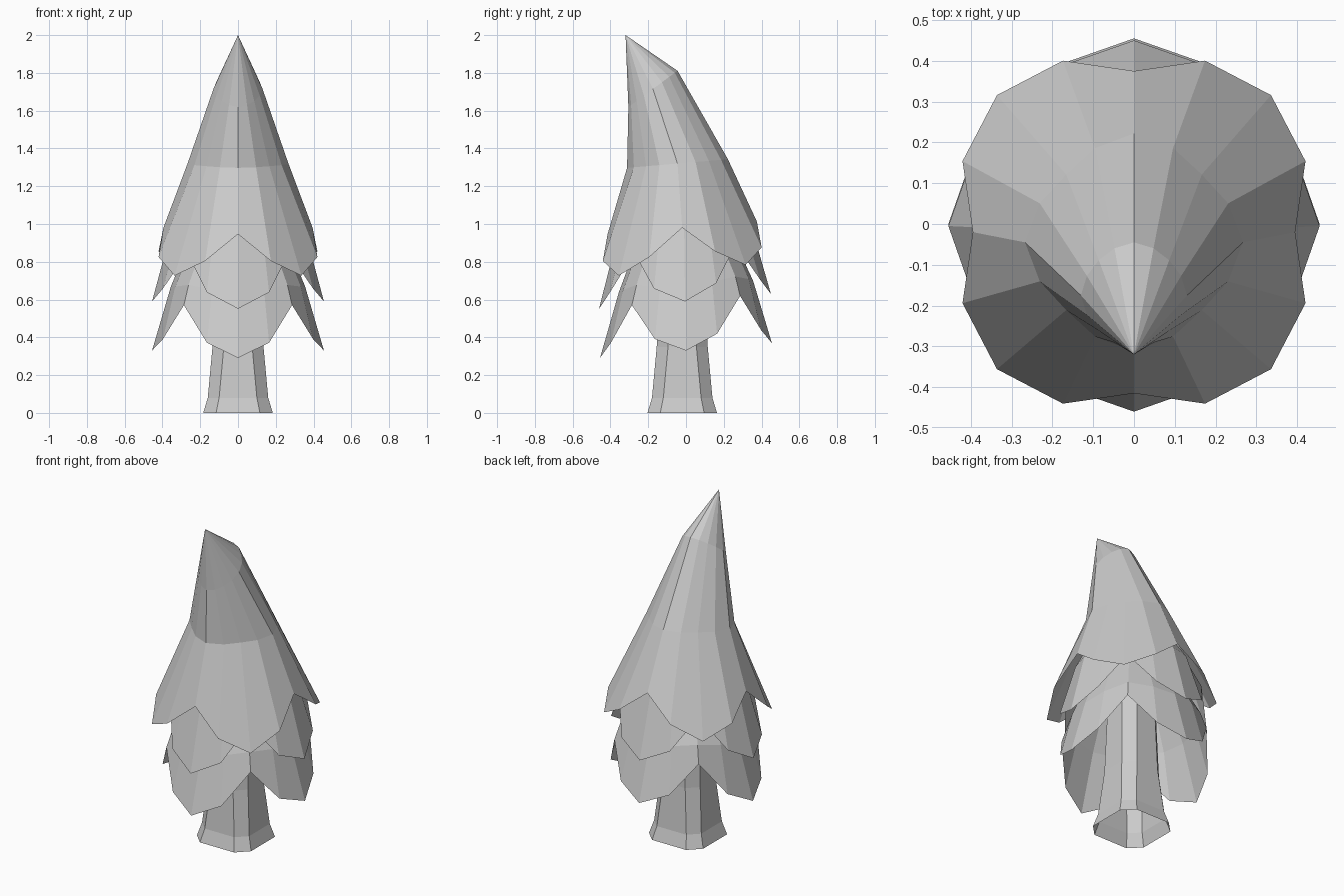
import bpy
from math import cos, sin, pi

if "Cube" in bpy.data.objects:
    bpy.data.objects.remove(bpy.data.objects["Cube"])

TILT = 0.085


def make_object(name, verts, faces):
    mesh = bpy.data.meshes.new(name)
    mesh.from_pydata(verts, [], faces)
    mesh.update()
    obj = bpy.data.objects.new(name, mesh)
    bpy.context.collection.objects.link(obj)
    return obj


def bridge(count, rings):
    return [(r * count + k, r * count + (k + 1) % count,
             (r + 1) * count + (k + 1) % count, (r + 1) * count + k)
            for r in range(rings - 1) for k in range(count)]


def foliage(name, rings, phase, apex=None):
    """Four-lobed shell of 16 sides. Each ring is (centre y, tilt, lobe, shoulder, notch),
    the last three being (radius, height)."""
    verts = []
    for cy, tilt, lobe, shoulder, notch in rings:
        for k in range(16):
            r, z = (lobe, shoulder, notch, shoulder)[(k - phase) % 4]
            a = k * pi / 8
            y = r * sin(a)
            verts.append((r * cos(a), cy + y, z + tilt * y))
    faces = bridge(16, len(rings))
    if apex:
        verts.append(apex)
        base = 16 * (len(rings) - 1)
        faces += [(base + k, base + (k + 1) % 16, len(verts) - 1) for k in range(16)]
    return make_object(name, verts, faces)


# Top tier: lobes on the diagonals, tip bending forward
foliage("top_foliage", [
    (-0.02, TILT, (0.475, 0.755), (0.455, 0.84), (0.395, 0.98)),
    (-0.045, TILT, (0.235, 1.32), (0.25, 1.32), (0.267, 1.32)),
    (-0.175, 0.74, (0.122, 1.715), (0.125, 1.715), (0.13, 1.715)),
], 2, (0, -0.32, 2.0))

# Middle and lower tiers: lobes facing front, back and sides
foliage("middle_foliage", [
    (-0.005, TILT, (0.455, 0.59), (0.43, 0.672), (0.38, 0.87)),
    (-0.01, TILT, (0.35, 0.98), (0.335, 0.99), (0.32, 1.0)),
    (-0.03, TILT, (0.22, 1.2), (0.22, 1.2), (0.22, 1.2)),
], 0)
foliage("lower_foliage", [
    (0, TILT, (0.455, 0.33), (0.43, 0.405), (0.405, 0.595)),
    (0, TILT, (0.355, 0.67), (0.36, 0.68), (0.37, 0.7)),
    (-0.01, TILT, (0.23, 0.97), (0.23, 0.97), (0.23, 0.97)),
], 0)

# Trunk: square with cut corners, flared at the foot
trunk_verts = []
for z, h, c in [(0, 0.184, 0.116), (0.08, 0.16, 0.1), (0.35, 0.135, 0.075), (0.85, 0.12, 0.06)]:
    trunk_verts += [(x, y - 0.02, z) for x, y in
                    [(h, -c), (h, c), (c, h), (-c, h), (-h, c), (-h, -c), (-c, -h), (c, -h)]]
make_object("trunk", trunk_verts, bridge(8, 4))
